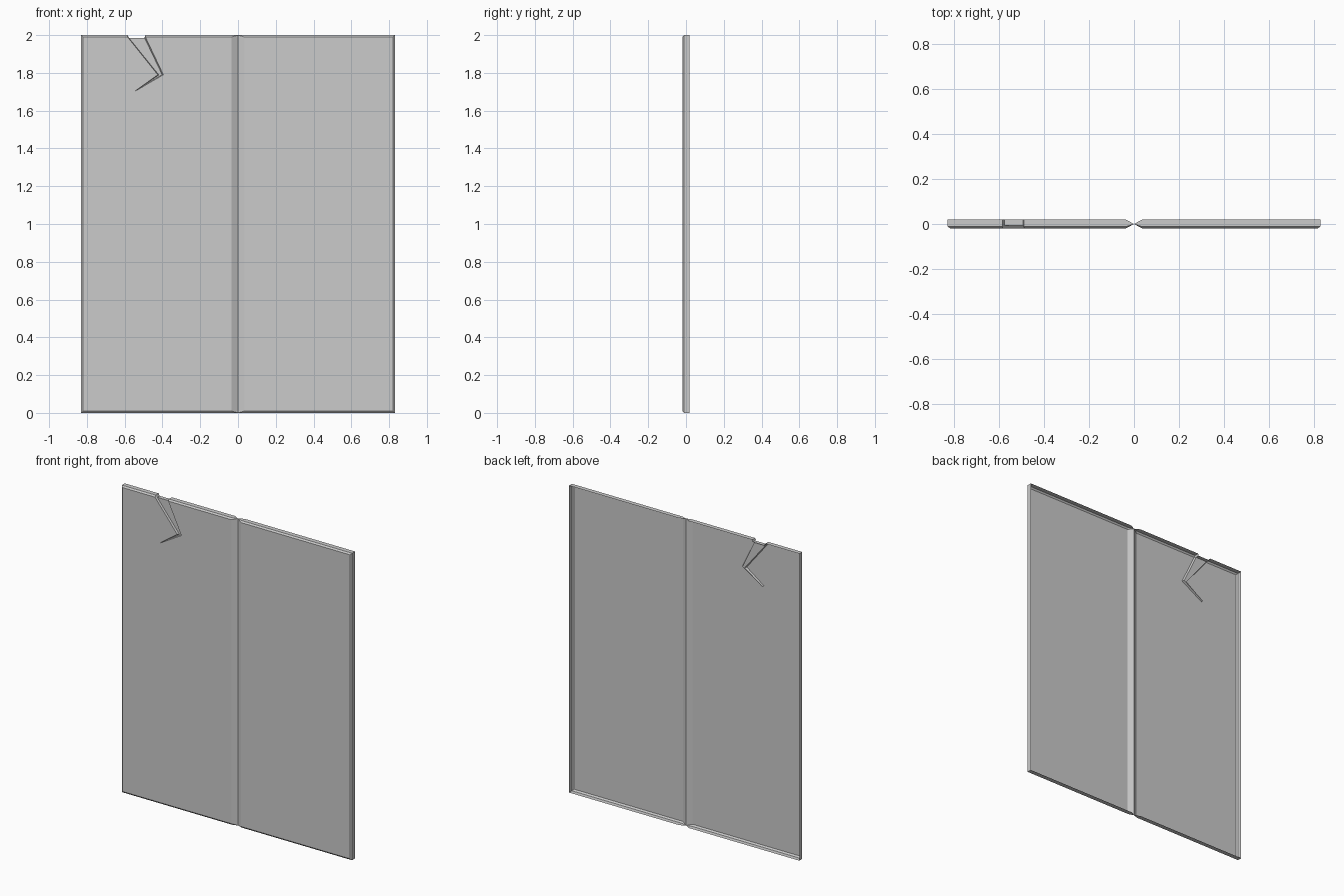
import bpy, bmesh

if "Cube" in bpy.data.objects:
    bpy.data.objects.remove(bpy.data.objects["Cube"])

W, H, D = 0.83, 2.0, 0.019      # half width, height, half depth
C, K = 0.010, 0.008             # front chamfer: inset and depth
G = 0.035                       # half width of the centre groove
YF, YC = -D, -D + K             # front plane, chamfer end plane


def build_panel(name, side, cracked):
    """Open-backed thin tray: front sheet, chamfers, side flanges, groove slope."""
    bm = bmesh.new()

    def face(*pts):
        bm.faces.new([bm.verts.new((side * x, y, z)) for x, y, z in pts])

    # crack outline (x, z) going down from the top edge and back up
    xl, xr = 0.585, 0.49
    crack = [(xl, H - C), (0.425, 1.79), (0.55, 1.70), (0.395, 1.79), (xr, H - C)]
    floor = [(xl - 0.007, H - 0.014), (0.419, 1.789), (0.545, 1.702),
             (0.402, 1.791), (xr + 0.005, H - 0.014)]
    yd = -0.006

    # front sheet
    outline = [(G, H - C), (G, C), (W - C, C), (W - C, H - C)]
    if cracked:
        outline += crack
    face(*[(x, YF, z) for x, z in outline])

    # outer side: chamfer and flange
    face((W - C, YF, C), (W - C, YF, H - C), (W, YC, H), (W, YC, 0))
    face((W, YC, 0), (W, YC, H), (W, D, H), (W, D, 0))

    # top and bottom: chamfer and flange, the top split around the crack
    def edge(z, zi, outer, inner):
        tip = inner == G
        oi = W - C if outer == W else outer
        face((oi, YF, zi), (inner, YF, zi), (inner, YC, z), (outer, YC, z))
        rim = [(outer, YC, z), (inner, YC, z)]
        if tip:
            rim.append((0, 0, z))
        face(*rim, (inner, D, z), (outer, D, z))

    edge(0, C, W, G)
    if cracked:
        edge(H, H - C, W, xl)
        edge(H, H - C, xr, G)
    else:
        edge(H, H - C, W, G)

    # slope down into the centre groove
    face((G, YF, C), (G, YF, H - C), (G, YC, H), (0, 0, H), (0, 0, 0), (G, YC, 0))

    # sunken crack: walls, floor and dented top flange
    if cracked:
        for i in range(4):
            a, b, p, q = crack[i], crack[i + 1], floor[i], floor[i + 1]
            face((a[0], YF, a[1]), (b[0], YF, b[1]), (q[0], yd, q[1]), (p[0], yd, p[1]))
        face(*[(x, yd, z) for x, z in floor])
        (fl, fz), (fr, _) = floor[0], floor[4]
        face((fl, yd, fz), (fr, yd, fz), (fr, D, fz), (fl, D, fz))
        for x, f in ((xl, fl), (xr, fr)):
            face((x, YF, H - C), (x, YC, H), (x, D, H), (f, D, fz), (f, yd, fz))

    bmesh.ops.remove_doubles(bm, verts=bm.verts, dist=0.0001)
    bmesh.ops.recalc_face_normals(bm, faces=bm.faces)
    # keep the front sheet facing -y
    front = max(bm.faces, key=lambda f: f.calc_area())
    if front.normal.y > 0:
        bmesh.ops.reverse_faces(bm, faces=bm.faces)
    bmesh.ops.triangulate(bm, faces=[f for f in bm.faces if len(f.verts) > 4])
    mesh = bpy.data.meshes.new(name)
    bm.to_mesh(mesh)
    bm.free()
    obj = bpy.data.objects.new(name, mesh)
    bpy.context.collection.objects.link(obj)
    return obj


build_panel("cracked_left_panel", -1, True)
build_panel("plain_right_panel", 1, False)
